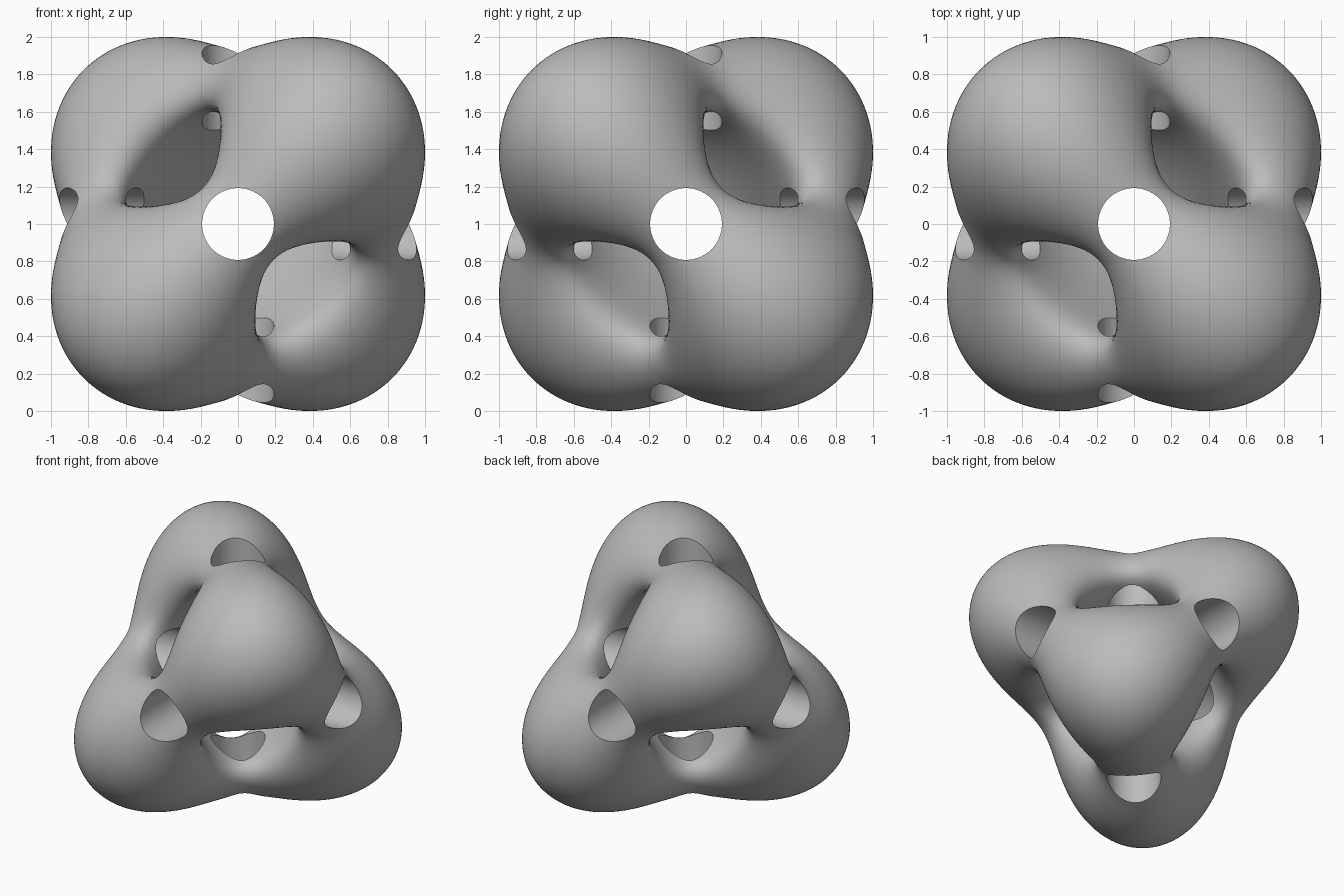
import bpy, bmesh, math
from itertools import product
from mathutils import Vector

if "Cube" in bpy.data.objects:
    bpy.data.objects.remove(bpy.data.objects["Cube"])

S = 2.884            # half-extent of the raw quartic surface
HOLE_RADIUS = 0.192
N = 64               # lattice cells per side
STEP = 2.1 / N


def field(p):
    """Tetrahedral quartic: negative inside the solid."""
    q = p * S
    r = q.length_squared
    return r * r + 8 * q.x * q.y * q.z - 10 * r + 20


def gradient(p):
    q = p * S
    cross = Vector((q.y * q.z, q.z * q.x, q.x * q.y))
    return (q * (4 * q.length_squared - 20) + cross * 8) * S


def project(p):
    for _ in range(5):
        g = gradient(p)
        p = p - g * (field(p) / max(g.length_squared, 1e-6))
    return p


def lattice_point(c):
    return Vector([(i - N / 2 + 0.013) * STEP for i in c])


def tetrahedral_body():
    """Quad skin: one face per lattice edge that crosses the surface."""
    size = range(N + 1)
    inside = {c for c in product(size, repeat=3) if field(lattice_point(c)) < 0}
    bm = bmesh.new()
    cells = {}

    def cell_vert(c):
        if c not in cells:
            centre = lattice_point(c) + Vector((STEP, STEP, STEP)) / 2
            cells[c] = bm.verts.new(centre)
        return cells[c]

    for c in inside:
        for axis in range(3):
            u, v = (axis + 1) % 3, (axis + 2) % 3
            for side in (-1, 1):
                n = list(c)
                n[axis] += side
                if tuple(n) in inside:
                    continue
                base = list(c)
                base[axis] += min(side, 0)
                ring = []
                for du, dv in ((-1, -1), (0, -1), (0, 0), (-1, 0)):
                    k = base[:]
                    k[u] += du
                    k[v] += dv
                    ring.append(cell_vert(tuple(k)))
                bm.faces.new(ring if side > 0 else ring[::-1])

    # Even out the quads, then settle them exactly on the surface
    for _ in range(4):
        bmesh.ops.smooth_vert(bm, verts=bm.verts, factor=0.5,
                              use_axis_x=True, use_axis_y=True, use_axis_z=True)
        for v in bm.verts:
            v.co = project(v.co)
    for v in bm.verts:
        v.co.z += 1
    mesh = bpy.data.meshes.new("tetrahedral_body")
    bm.to_mesh(mesh)
    bm.free()
    obj = bpy.data.objects.new("tetrahedral_body", mesh)
    bpy.context.collection.objects.link(obj)
    return obj


# Material
grey = bpy.data.materials.new("plain_grey")
grey.use_nodes = True
grey.diffuse_color = (0.5, 0.5, 0.5, 1)
grey.node_tree.nodes["Principled BSDF"].inputs["Base Color"].default_value = (0.5, 0.5, 0.5, 1)

# Lobed body with four open windows
body = tetrahedral_body()
body.data.materials.append(grey)

# Round bores along the three axes
cutters = []
for name, turn in (("bore_x", (0, math.pi / 2, 0)),
                   ("bore_y", (math.pi / 2, 0, 0)),
                   ("bore_z", (0, 0, 0))):
    bpy.ops.mesh.primitive_cylinder_add(vertices=96, radius=HOLE_RADIUS, depth=3,
                                        location=(0, 0, 1), rotation=turn)
    cutter = bpy.context.object
    cutter.name = name
    cutter.hide_render = True
    cutter.data.materials.append(grey)
    cutters.append(cutter)
    cut = body.modifiers.new(name, 'BOOLEAN')
    cut.operation = 'DIFFERENCE'
    cut.solver = 'EXACT'
    cut.object = cutter

bpy.ops.object.select_all(action='DESELECT')
body.select_set(True)
bpy.context.view_layer.objects.active = body
for cutter in cutters:
    bpy.ops.object.modifier_apply(modifier=cutter.name)
for cutter in cutters:
    bpy.data.objects.remove(cutter)

# Smooth skin with crisp bore rims
bpy.ops.object.shade_smooth_by_angle(angle=math.radians(35))
